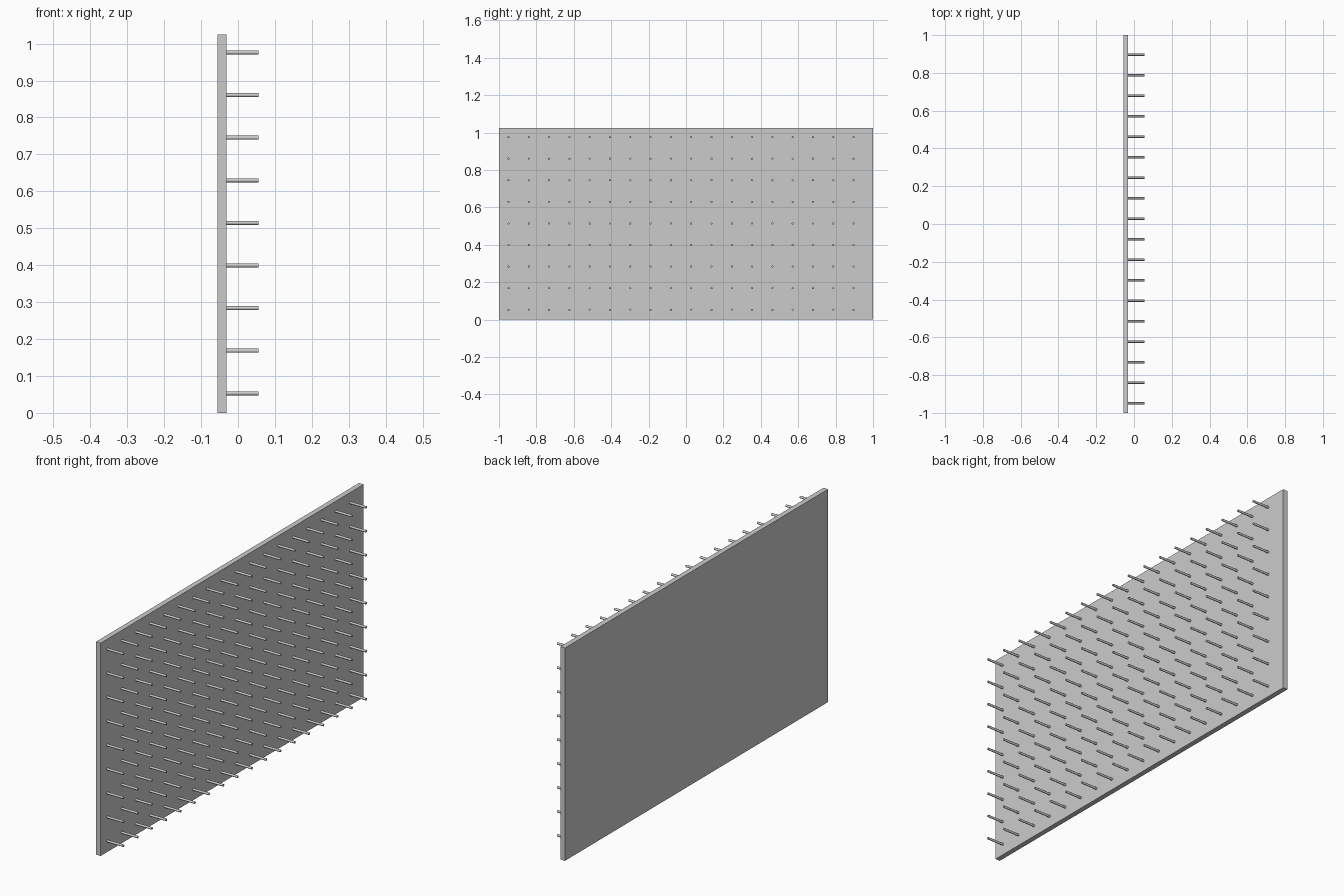
import bpy, bmesh, math
from mathutils import Matrix, Vector

if "Cube" in bpy.data.objects:
    bpy.data.objects.remove(bpy.data.objects["Cube"])

X0, X1, X2 = -0.056, -0.031, 0.056   # panel back, panel face, peg tips
HEIGHT = 1.024
ROWS, COLS = 9, 18
Z0, Z1 = 0.053, 0.976
Y0, Y1 = -0.949, 0.896
RADIUS = 0.0055


def make_object(name, bm):
    mesh = bpy.data.meshes.new(name)
    bm.to_mesh(mesh)
    bm.free()
    obj = bpy.data.objects.new(name, mesh)
    bpy.context.collection.objects.link(obj)
    return obj


# Upright back panel
bm = bmesh.new()
bmesh.ops.create_cube(bm, size=1, matrix=Matrix.LocRotScale(
    Vector(((X0 + X1) / 2, 0, HEIGHT / 2)), None, Vector((X1 - X0, 2, HEIGHT))))
make_object("back_panel", bm)

# Grid of round pegs standing out from the panel face
bm = bmesh.new()
turn = Matrix.Rotation(math.pi / 2, 4, 'Y')
for r in range(ROWS):
    z = Z0 + (Z1 - Z0) * r / (ROWS - 1)
    for c in range(COLS):
        y = Y0 + (Y1 - Y0) * c / (COLS - 1)
        bmesh.ops.create_cone(bm, cap_ends=True, segments=12,
                              radius1=RADIUS, radius2=RADIUS, depth=X2 - X1,
                              matrix=Matrix.Translation(((X1 + X2) / 2, y, z)) @ turn)
pegs = make_object("pegs", bm)
bpy.context.view_layer.objects.active = pegs
pegs.select_set(True)
bpy.ops.object.shade_smooth_by_angle(angle=math.radians(40))
